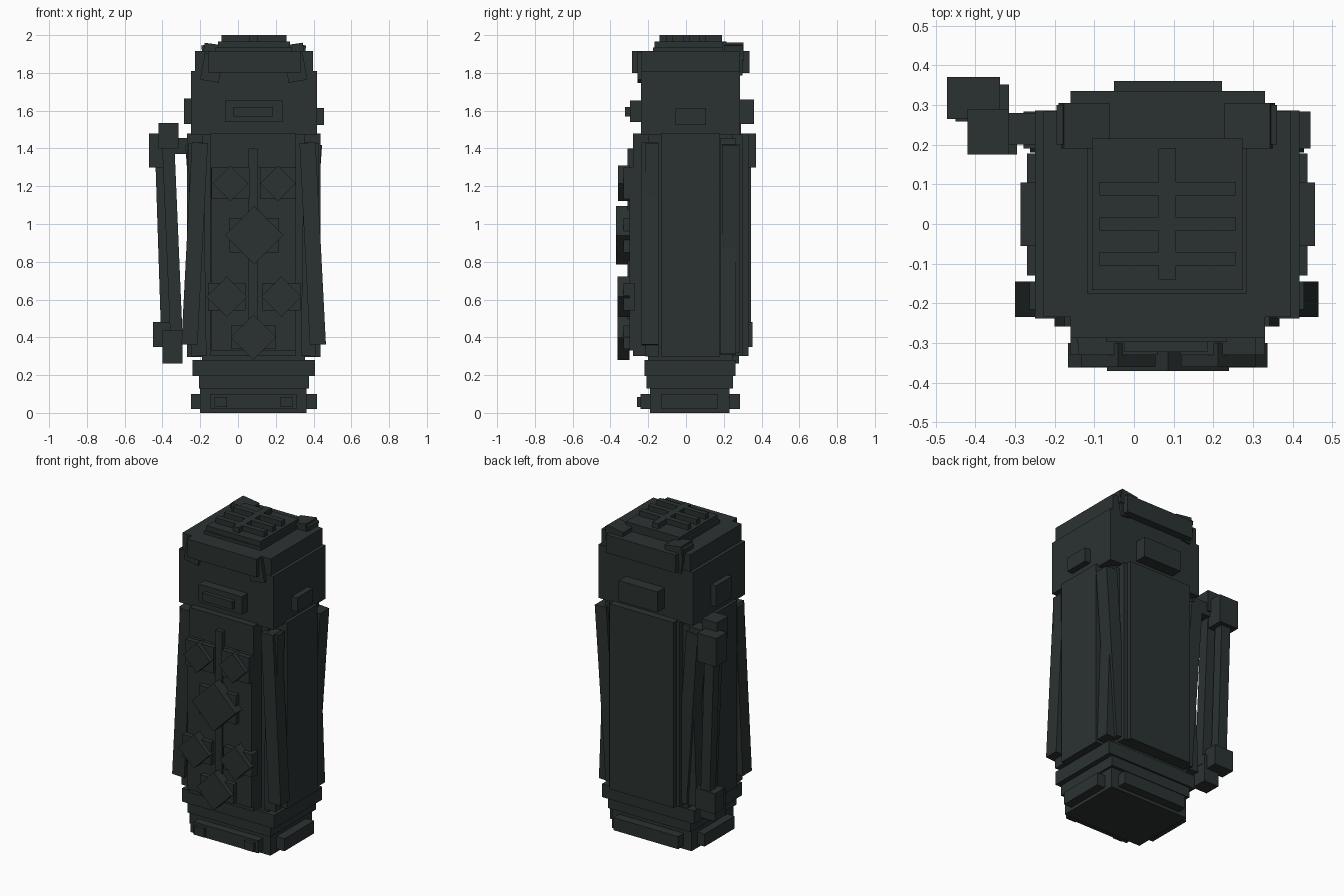
import bpy, math
from mathutils import Vector, Matrix

mat = bpy.data.materials.new("dark_gunmetal")
mat.diffuse_color = (0.024, 0.032, 0.031, 1)
CX = 0.083  # centre line of the casing


def block(name, x0, x1, y0, y1, z0, z1, tilt=0.0):
    """Box from its limits, optionally rolled about its own y axis (degrees)."""
    bpy.ops.mesh.primitive_cube_add(size=1)
    o = bpy.context.object
    o.name = name
    c = Vector(((x0 + x1) / 2, (y0 + y1) / 2, (z0 + z1) / 2))
    o.data.transform(Matrix.Translation(c) @ Matrix.Rotation(math.radians(tilt), 4, 'Y')
                     @ Matrix.Diagonal((x1 - x0, y1 - y0, z1 - z0, 1)))
    o.data.materials.append(mat)
    return o


def pair(name, x0, x1, y0, y1, z0, z1, tilt=0.0):
    """Right-hand block and its mirror across the centre line."""
    block(name + "_right", x0, x1, y0, y1, z0, z1, tilt)
    block(name + "_left", 2 * CX - x1, 2 * CX - x0, y0, y1, z0, z1, -tilt)


def strut(name, xt, zt, xb, zb, w, y0, y1):
    """Slanted bar between a top and a bottom point."""
    length = math.hypot(xt - xb, zt - zb)
    mx, mz = (xt + xb) / 2, (zt + zb) / 2
    block(name, mx - w / 2, mx + w / 2, y0, y1, mz - length / 2, mz + length / 2,
          math.degrees(math.atan2(xt - xb, zt - zb)))


# Base
block("foot", -0.20, 0.362, -0.19, 0.23, 0.0, 0.14)
block("foot_front_plate", -0.145, 0.31, -0.24, 0.287, 0.02, 0.10)
block("foot_side_plate", -0.25, 0.418, -0.13, 0.17, 0.02, 0.10)
pair("foot_tab", 0.225, 0.29, -0.26, -0.2, 0.03, 0.085)
block("lower_collar", -0.207, 0.375, -0.21, 0.25, 0.13, 0.20)
block("collar", -0.24, 0.407, -0.22, 0.262, 0.195, 0.28)

# Casing with panels on four sides
block("core", -0.19, 0.355, -0.20, 0.25, 0.27, 1.48)
block("front_and_back_panel", -0.145, 0.305, -0.28, 0.332, 0.30, 1.48)
block("front_panel_layer", -0.144, 0.304, -0.30, -0.27, 0.33, 1.30)
block("back_panel_layer", -0.165, 0.33, 0.2, 0.303, 0.30, 1.475)
block("side_panels", -0.27, 0.437, -0.13, 0.178, 0.295, 1.48)

# Crossed corner struts: front ones flare at the foot, rear ones at the head
for side, s in (("right", 1), ("left", -1)):
    strut("front_strut_" + side, CX + s * 0.285, 1.43, CX + s * 0.340, 0.36, 0.085, -0.235, -0.145)
    strut("front_brace_" + side, CX + s * 0.306, 1.43, CX + s * 0.29, 0.30, 0.08, -0.215, -0.145)
    strut("rear_strut_" + side, CX + s * 0.322, 1.42, CX + s * 0.245, 0.32, 0.08, 0.19, 0.283)
    strut("rear_brace_" + side, CX + s * 0.262, 1.45, CX + s * 0.305, 0.31, 0.08, 0.18, 0.265)

# Head
block("head", -0.25, 0.417, -0.238, 0.286, 1.47, 1.81)
block("head_cap", -0.228, 0.396, -0.235, 0.283, 1.80, 1.915)
block("head_cap_front_back", -0.16, 0.33, -0.287, 0.335, 1.80, 1.915)
block("lower_top_slab", -0.118, 0.285, -0.175, 0.215, 1.91, 1.935)
block("top_slab", -0.106, 0.275, -0.166, 0.215, 1.91, 1.967)
block("head_plaque", -0.07, 0.235, -0.297, -0.23, 1.54, 1.655)
block("head_plaque_inset", -0.025, 0.185, -0.323, -0.29, 1.57, 1.62)
block("head_back_plate", -0.05, 0.222, 0.27, 0.36, 1.53, 1.66)
block("head_left_plate", -0.286, -0.24, -0.055, 0.105, 1.53, 1.665)
block("head_right_plate", 0.40, 0.456, -0.055, 0.105, 1.525, 1.615)
pair("rear_clamp", 0.234, 0.35, 0.19, 0.305, 1.86, 1.952, -8)
pair("rear_clamp_leg", 0.29, 0.35, 0.20, 0.30, 1.79, 1.95, 8)
pair("front_clamp", 0.255, 0.355, -0.258, -0.2, 1.755, 1.90, -10)

# Top grille
block("grille_spine", 0.062, 0.106, -0.14, 0.19, 1.96, 2.0)
for i in range(3):
    y = -0.0875 + i * 0.088
    block(f"grille_bar_{i}", -0.087, 0.256, y - 0.017, y + 0.017, 1.96, 2.0)

# Front ornament: spine, backing plates and diamonds (centre, half diagonal, plate half sizes)
block("ornament_spine", 0.056, 0.106, -0.31, -0.27, 0.42, 1.40)
for i, (x, z, r, pw, ph, y) in enumerate([
        (-0.04, 1.215, 0.094, 0.10, 0.083, -0.36), (0.212, 1.215, 0.094, 0.096, 0.083, -0.36),
        (0.086, 0.94, 0.154, 0.13, 0.092, -0.37),
        (-0.06, 0.615, 0.107, 0.10, 0.073, -0.362), (0.23, 0.615, 0.107, 0.10, 0.073, -0.362),
        (0.082, 0.40, 0.12, 0.118, 0.063, -0.362)]):
    block(f"diamond_backing_{i}", x - pw, x + pw, -0.33, -0.27, z - ph, z + ph)
    h = r / math.sqrt(2)
    block(f"diamond_{i}", x - h, x + h, y, -0.30, z - h, z + h, 45)

# Side handle
block("handle_arm", -0.345, -0.22, 0.20, 0.28, 1.37, 1.455)
block("handle_top_inner", -0.42, -0.315, 0.175, 0.29, 1.40, 1.535)
block("handle_top_outer", -0.472, -0.338, 0.265, 0.37, 1.30, 1.48)
strut("handle_bar_outer", -0.405, 1.34, -0.375, 0.42, 0.065, 0.285, 0.345)
strut("handle_bar_inner", -0.37, 1.44, -0.325, 0.38, 0.065, 0.20, 0.265)
block("handle_bottom_outer", -0.45, -0.315, 0.258, 0.352, 0.35, 0.48)
block("handle_bottom_inner", -0.40, -0.295, 0.175, 0.28, 0.262, 0.44)
